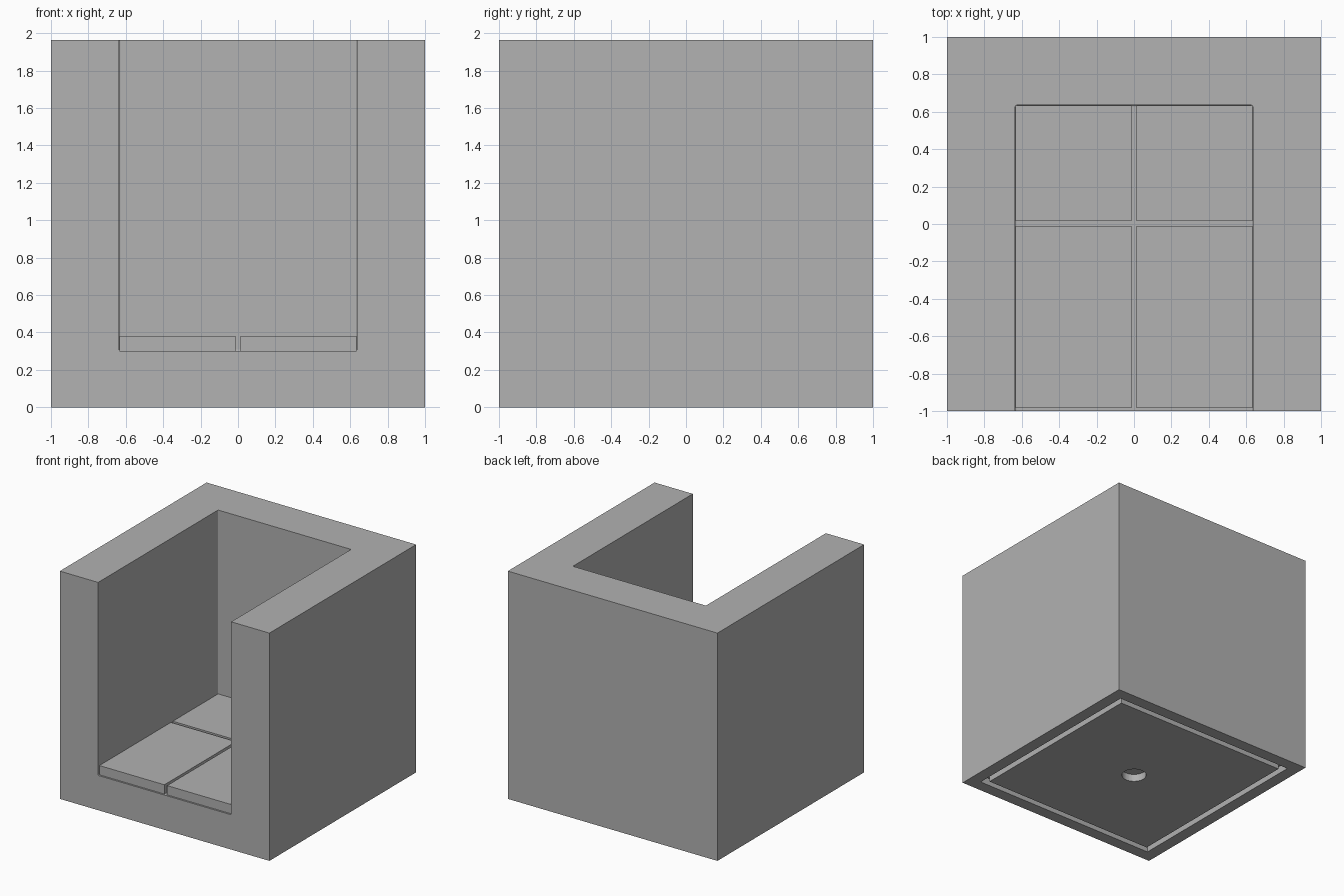
import bpy
import bmesh

cube = bpy.data.objects.get("Cube")
if cube:
    bpy.data.objects.remove(cube, do_unlink=True)

grey = bpy.data.materials.new("plain grey")
grey.use_nodes = True
colour = (0.445, 0.445, 0.445, 1)
grey.diffuse_color = colour
grey.node_tree.nodes["Principled BSDF"].inputs["Base Color"].default_value = colour

HEIGHT = 1.965
NICHE = 0.635     # half width of the opening
FLOOR = 0.3
RECESS = 0.065    # depth of the groove and hole underneath


def box(name, low, high):
    """Axis-aligned box between two corners."""
    bm = bmesh.new()
    bmesh.ops.create_cube(bm, size=1)
    for v in bm.verts:
        v.co = [high[i] if v.co[i] > 0 else low[i] for i in range(3)]
    mesh = bpy.data.meshes.new(name)
    bm.to_mesh(mesh)
    bm.free()
    mesh.materials.append(grey)
    obj = bpy.data.objects.new(name, mesh)
    bpy.context.collection.objects.link(obj)
    return obj


def cut(target, cutter):
    """Subtract a hidden cutter from the target."""
    cutter.hide_render = True
    cutter.hide_viewport = True
    mod = target.modifiers.new("cut " + cutter.name, "BOOLEAN")
    mod.operation = "DIFFERENCE"
    mod.solver = "EXACT"
    mod.object = cutter


# Block with three walls and a thick floor
shell = box("shell", (-1, -1, 0), (1, 1, HEIGHT))

# Open niche with slightly softened inner edges
niche = box("niche_cutter", (-NICHE, -1.2, FLOOR), (NICHE, NICHE, HEIGHT + 0.2))
soften = niche.modifiers.new("soften", "BEVEL")
soften.width = 0.008
soften.segments = 3
cut(shell, niche)

# Square groove underneath: four overlapping strips
OUT, IN = 0.895, 0.843
for side in (-1, 1):
    a, b = sorted((side * IN, side * OUT))
    cut(shell, box("groove_cutter_x", (a, -OUT, -0.1), (b, OUT, RECESS)))
    cut(shell, box("groove_cutter_y", (-OUT, a, -0.1), (OUT, b, RECESS)))

# Round blind hole in the middle of the underside
bpy.ops.mesh.primitive_cylinder_add(vertices=48, radius=0.1, depth=2 * RECESS)
hole = bpy.context.object
hole.name = "hole_cutter"
hole.data.materials.append(grey)
cut(shell, hole)

# Four floor tiles separated by narrow joints
GAP = 0.013
for row, y0, y1 in (("front", -0.985, -0.01), ("back", 0.016, NICHE - 0.002)):
    for side, x0, x1 in (("right", -NICHE + 0.002, -GAP), ("left", GAP, NICHE - 0.002)):
        box(f"{row}_{side}_tile", (x0, y0, FLOOR), (x1, y1, 0.38))

# Smooth the hole wall and niche fillets, keep corners sharp
bpy.ops.object.select_all(action="DESELECT")
shell.select_set(True)
bpy.context.view_layer.objects.active = shell
bpy.ops.object.shade_smooth_by_angle()
